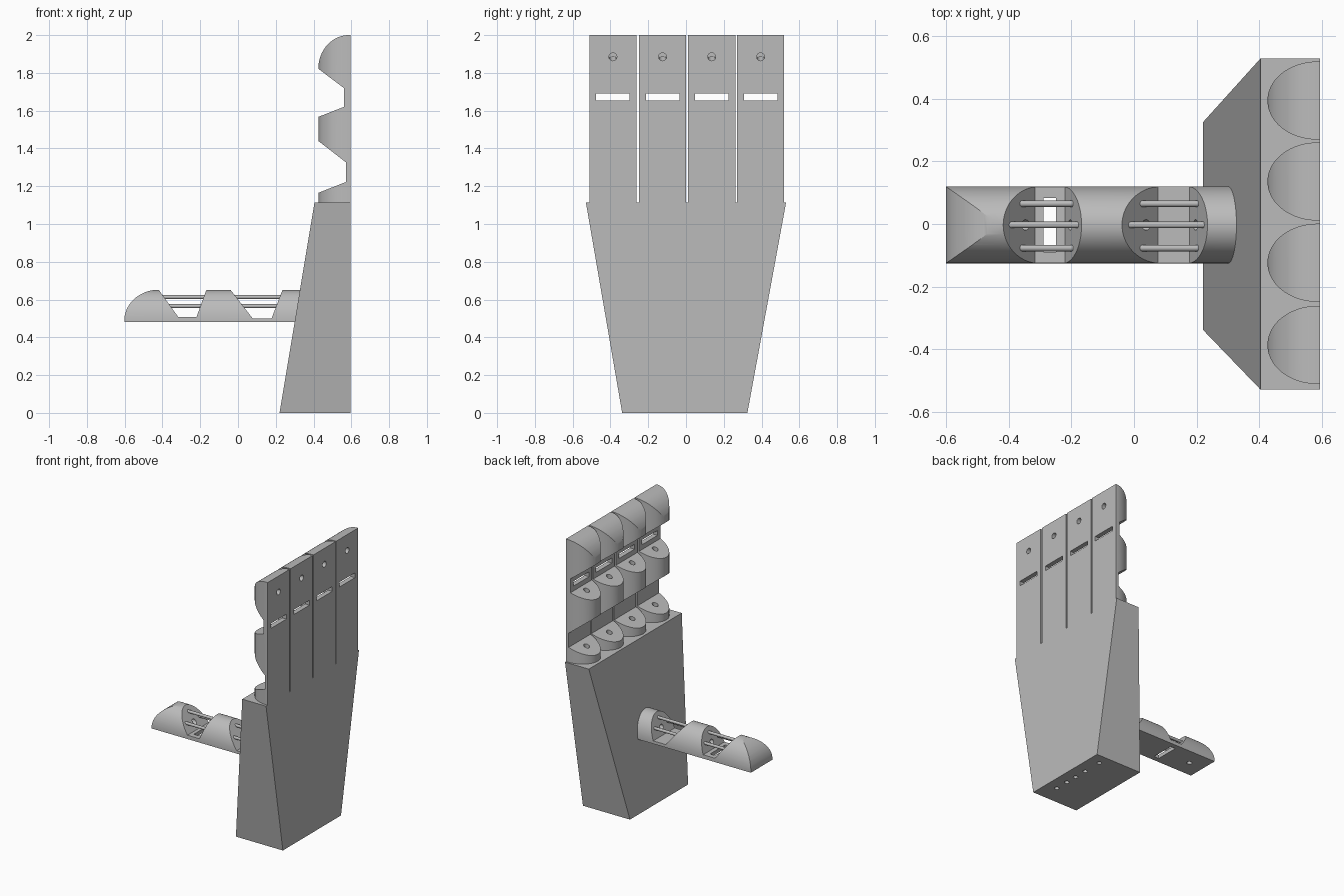
import bpy
import bmesh
import math
from mathutils import Vector

cube = bpy.data.objects.get("Cube")
if cube:
    bpy.data.objects.remove(cube, do_unlink=True)

GREY = (0.5, 0.5, 0.5, 1.0)
grey = bpy.data.materials.new("plain grey")
grey.use_nodes = True
grey.diffuse_color = GREY
grey.node_tree.nodes["Principled BSDF"].inputs["Base Color"].default_value = GREY


def loft(name, start, end):
    """Solid between two matching rings of points."""
    bm = bmesh.new()
    a = [bm.verts.new(p) for p in start]
    b = [bm.verts.new(p) for p in end]
    n = len(a)
    bm.faces.new(a)
    bm.faces.new(b)
    for i in range(n):
        j = (i + 1) % n
        bm.faces.new((a[i], a[j], b[j], b[i]))
    bmesh.ops.recalc_face_normals(bm, faces=bm.faces)
    mesh = bpy.data.meshes.new(name)
    bm.to_mesh(mesh)
    bm.free()
    mesh.materials.append(grey)
    obj = bpy.data.objects.new(name, mesh)
    bpy.context.collection.objects.link(obj)
    return obj


def rod(name, a, b, r, sides=20):
    """Round bar between two points."""
    a, b = Vector(a), Vector(b)
    turn = (b - a).to_track_quat('Z', 'Y')
    ring = [turn @ Vector((r * math.cos(t), r * math.sin(t), 0))
            for t in (2 * math.pi * i / sides for i in range(sides))]
    return loft(name, [a + p for p in ring], [b + p for p in ring])


def select(obj):
    bpy.ops.object.select_all(action='DESELECT')
    obj.select_set(True)
    bpy.context.view_layer.objects.active = obj


def boolean(obj, tool, operation='DIFFERENCE'):
    mod = obj.modifiers.new("cut", 'BOOLEAN')
    mod.operation = operation
    mod.solver = 'EXACT'
    mod.object = tool
    select(obj)
    bpy.ops.object.modifier_apply(modifier=mod.name)
    bpy.data.objects.remove(tool, do_unlink=True)


def smooth(obj):
    select(obj)
    bpy.ops.object.shade_smooth_by_angle(angle=math.radians(25))


def digit(name, place, outline, half, height, lip, tip, slot, channel):
    """Half-round digit; place(u, v, w) maps length, height and width."""
    arc_u, arc_len, steps = tip[0], tip[1] - tip[0], 28
    top = outline[-1][1]
    arc = [(arc_u + arc_len * math.sin(t), lip + (top - lip) * math.cos(t))
           for t in (math.pi / 2 * i / steps for i in range(1, steps + 1))]
    side = outline + arc + [(tip[1], 0)]
    section = [(half * math.cos(t), lip + (height - lip) * math.sin(t))
               for t in (math.pi * i / 40 for i in range(41))]
    section = [(half, 0)] + section + [(-half, 0)]
    u0, u1 = outline[0][0] - 0.1, tip[1] + 0.1

    # Half-round bar trimmed by the notched side outline
    obj = loft(name, [place(u, v, -half - 0.1) for u, v in side],
               [place(u, v, half + 0.1) for u, v in side])
    bar = loft("bar", [place(u0, v, w) for w, v in section],
               [place(u1, v, w) for w, v in section])
    boolean(obj, bar, 'INTERSECT')

    # Strap slot through the thin hinge
    s0, s1, sw = slot
    ring = [(s0, -sw), (s1, -sw), (s1, sw), (s0, sw)]
    boolean(obj, loft("slot", [place(u, -0.02, w) for u, w in ring],
                      [place(u, 0.06, w) for u, w in ring]))

    # Tendon channel and its outlet in the flat back
    c0, c1, cv, r = channel
    boolean(obj, rod("channel", place(c0, cv, 0), place(c1, cv, 0), r))
    boolean(obj, rod("outlet", place(c1, -0.02, 0), place(c1, cv + 0.01, 0), r + 0.001))
    smooth(obj)
    return obj


# Tapered palm block with tendon outlets underneath
BACK, KNUCKLE = 0.595, 1.115
palm = loft("palm",
            [(0.22, -0.338, 0), (BACK, -0.338, 0), (BACK, 0.325, 0), (0.22, 0.325, 0)],
            [(0.405, -0.53, KNUCKLE), (BACK, -0.53, KNUCKLE),
             (BACK, 0.53, KNUCKLE), (0.405, 0.53, KNUCKLE)])
for y in (-0.195, -0.09, 0.0, 0.1, 0.246):
    boolean(palm, rod("outlet", (0.51, y, -0.05), (0.51, y, 0.25), 0.016))
smooth(palm)

# Four fingers
finger_side = [(KNUCKLE, 0), (KNUCKLE, 0.17), (1.165, 0.17), (1.223, 0.022),
               (1.325, 0.022), (1.44, 0.17), (1.567, 0.17), (1.62, 0.035),
               (1.72, 0.035), (1.822, 0.17)]
for i, y in enumerate((-0.387, -0.124, 0.136, 0.395)):
    digit(f"finger_{i + 1}", lambda u, v, w, y=y: Vector((BACK - v, y + w, u)),
          finger_side, 0.125, 0.168, 0.008, (1.822, 2.0),
          (1.655, 1.69, 0.089), (1.13, 1.885, 0.078, 0.02))

# Thumb reaching out of the palm
THUMB_Y, THUMB_Z = -0.003, 0.48
thumb_side = [(-0.38, 0), (-0.38, 0.172), (-0.236, 0.172), (-0.178, 0.021),
              (-0.077, 0.021), (0.04, 0.172), (0.167, 0.172), (0.22, 0.027),
              (0.316, 0.027), (0.42, 0.172)]
digit("thumb", lambda u, v, w: Vector((-u, THUMB_Y + w, THUMB_Z + v)),
      thumb_side, 0.123, 0.17, 0.008, (0.42, 0.602),
      (0.25, 0.29, 0.086), (-0.3, 0.485, 0.07, 0.017))

# Cords bridging the two thumb joints
for joint, (x0, x1) in {"outer": (-0.43, -0.15), "inner": (-0.06, 0.26)}.items():
    for side, y, z in (("left", 0.065, 0.565), ("middle", -0.003, 0.613),
                       ("right", -0.077, 0.565)):
        smooth(rod(f"{joint}_cord_{side}", (x0, y, z), (x1, y, z), 0.0105, 16))
